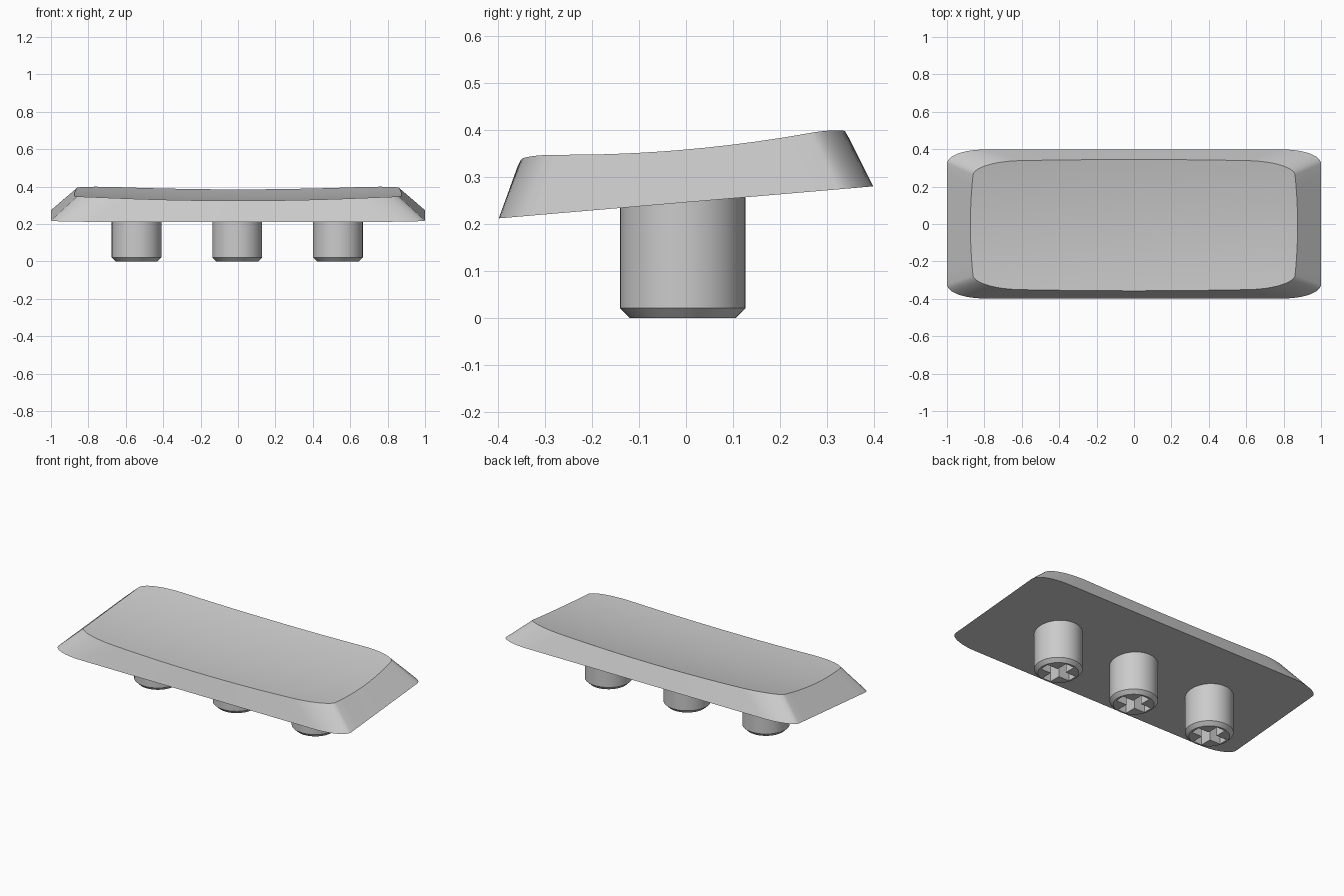
import bpy, bmesh, math
from mathutils import Matrix, Vector

cube = bpy.data.objects.get("Cube")
if cube:
    bpy.data.objects.remove(cube, do_unlink=True)

grey = bpy.data.materials.new("light grey plastic")
grey.use_nodes = True
grey.diffuse_color = (0.6, 0.6, 0.6, 1)
grey.node_tree.nodes["Principled BSDF"].inputs["Base Color"].default_value = (0.6, 0.6, 0.6, 1)


def make_object(name, bm, smooth_angle=30):
    bmesh.ops.recalc_face_normals(bm, faces=bm.faces)
    mesh = bpy.data.meshes.new(name)
    bm.to_mesh(mesh)
    bm.free()
    mesh.materials.append(grey)
    obj = bpy.data.objects.new(name, mesh)
    bpy.context.collection.objects.link(obj)
    if smooth_angle:
        bpy.ops.object.select_all(action='DESELECT')
        obj.select_set(True)
        bpy.context.view_layer.objects.active = obj
        bpy.ops.object.shade_smooth_by_angle(angle=math.radians(smooth_angle))
    return obj


def outline(half_x, half_y, rx, ry, bow_x, bow_y, centre_y=0.0):
    """Rectangle with elliptical corners and gently bowed edges, anticlockwise."""
    quarter = [(half_x, (half_y - ry) * i / 5) for i in range(5)]
    for i in range(13):
        a = math.pi / 2 * i / 12
        quarter.append((half_x - rx + rx * math.cos(a), half_y - ry + ry * math.sin(a)))
    quarter += [((half_x - rx) * (1 - i / 8), half_y) for i in range(1, 9)]
    quarter = [(x - bow_x * (y / half_y) ** 2, y - bow_y * (x / half_x) ** 2) for x, y in quarter]
    half = quarter + [(-x, y) for x, y in quarter[-2::-1]]
    ring = half + [(x, -y) for x, y in half[-2:0:-1]]
    return [(x, y + centre_y) for x, y in ring]


def underside(x, y):
    return 0.246 + 0.0855 * y


def dish(x, y):
    return 0.333 + 0.088 * y + 0.183 * y * y + 0.033 * x * x


def bridge(bm, lower, upper):
    n = len(lower)
    for i in range(n):
        j = (i + 1) % n
        bm.faces.new((lower[i], lower[j], upper[j], upper[i]))


# Cap: sloped base outline, straight walls, dished top built from shrinking rings
bm = bmesh.new()
base = [bm.verts.new((x, y, underside(x, y))) for x, y in outline(1.0, 0.398, 0.2, 0.075, 0, 0)]
bm.faces.new(base)
top_y = -0.006
top = outline(0.875, 0.351, 0.24, 0.07, 0.022, 0.012, top_y)
ring = base
for step in range(10, 0, -1):
    s = step / 10
    pts = [(x * s, top_y + (y - top_y) * s) for x, y in top]
    new_ring = [bm.verts.new((x, y, dish(x, y))) for x, y in pts]
    bridge(bm, ring, new_ring)
    ring = new_ring
middle = bm.verts.new((0, top_y, dish(0, top_y)))
for i, v in enumerate(ring):
    bm.faces.new((v, ring[(i + 1) % len(ring)], middle))
make_object("cap", bm)


# Stems: chamfered posts with a cross-shaped socket underneath
def add_stem(name, x, y):
    bm = bmesh.new()
    rings = []
    for radius, z in ((0.112, 0), (0.133, 0.021), (0.133, 0.275)):
        rings.append([bm.verts.new((x + radius * math.cos(math.tau * i / 48),
                                    y + radius * math.sin(math.tau * i / 48), z))
                      for i in range(48)])
    bridge(bm, rings[0], rings[1])
    bridge(bm, rings[1], rings[2])
    bm.faces.new(rings[0])
    bm.faces.new(rings[2])
    stem = make_object(name, bm, None)

    # One cross-shaped prism as the cutter
    bm = bmesh.new()
    w, l = 0.029, 0.1
    arm = [(l, -w), (l, w), (w, w)]
    cross = [Matrix.Rotation(math.pi / 2 * k, 3, 'Z') @ Vector((px, py, 0))
             for k in range(4) for px, py in arm]
    low, high = [[bm.verts.new((x + p.x, y + p.y, z)) for p in cross] for z in (-0.05, 0.17)]
    bridge(bm, low, high)
    bm.faces.new(low)
    bm.faces.new(high)
    cutter = make_object(name + "_socket_cutter", bm, None)
    cutter.hide_render = True

    cut = stem.modifiers.new("socket", 'BOOLEAN')
    cut.operation = 'DIFFERENCE'
    cut.solver = 'EXACT'
    cut.object = cutter
    bpy.ops.object.select_all(action='DESELECT')
    stem.select_set(True)
    bpy.context.view_layer.objects.active = stem
    bpy.ops.object.modifier_apply(modifier=cut.name)
    bpy.data.objects.remove(cutter, do_unlink=True)
    bpy.ops.object.shade_smooth_by_angle(angle=math.radians(30))


for name, offset in (("right_stem", -0.538), ("middle_stem", 0), ("left_stem", 0.538)):
    add_stem(name, offset - 0.004, -0.007)
